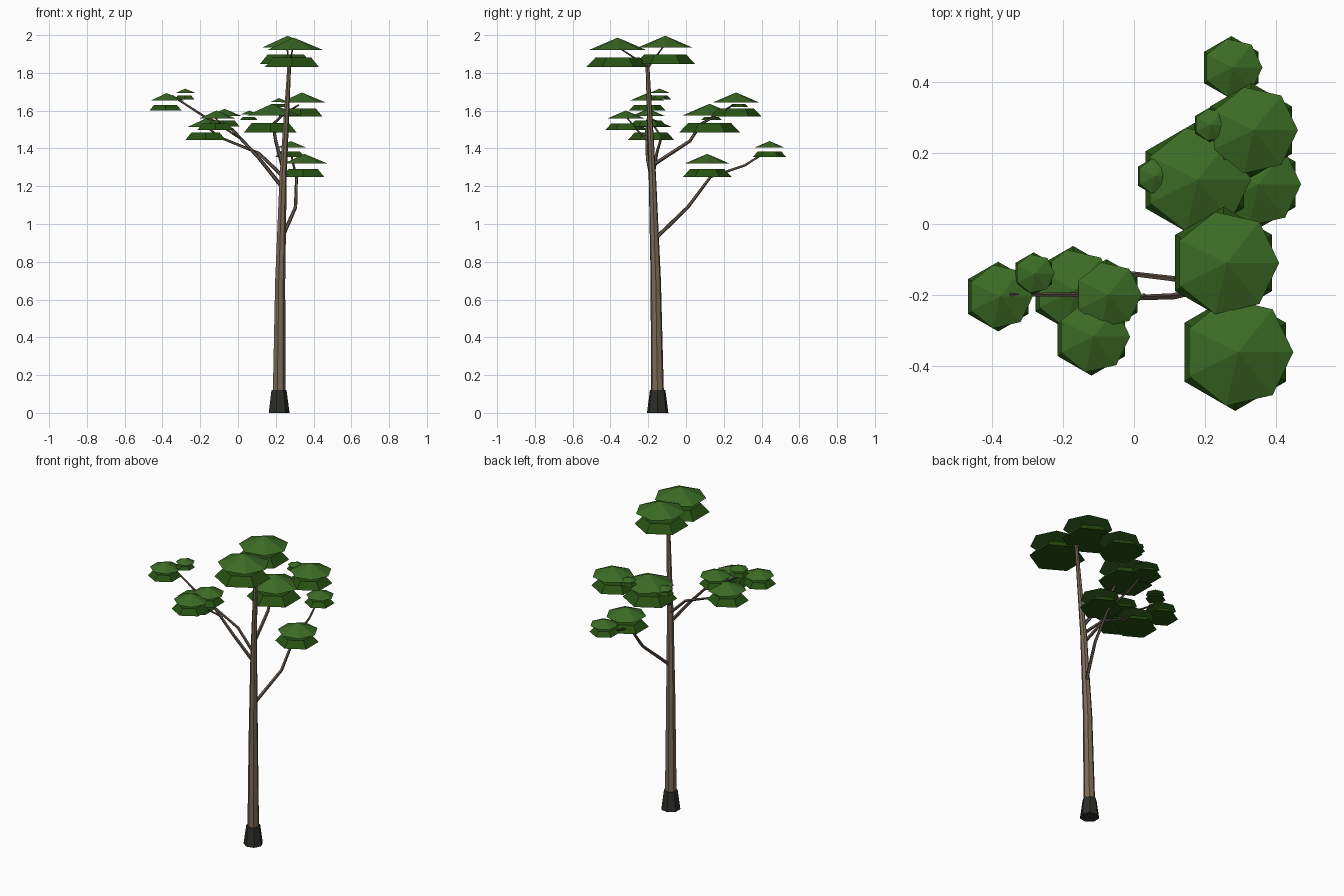
import bpy, bmesh, math
from mathutils import Vector

if "Cube" in bpy.data.objects:
    bpy.data.objects.remove(bpy.data.objects["Cube"])


def material(name, rgb):
    m = bpy.data.materials.new(name)
    m.diffuse_color = (*rgb, 1)
    m.use_nodes = True
    m.node_tree.nodes["Principled BSDF"].inputs["Base Color"].default_value = m.diffuse_color
    return m


BARK = material("bark brown", (0.20, 0.15, 0.095))
TWIG = material("branch brown", (0.125, 0.092, 0.07))
ROOT = material("root charcoal", (0.026, 0.026, 0.021))
LIGHT = material("leaf green", (0.045, 0.15, 0.019))
DARK = material("deep leaf green", (0.020, 0.085, 0.006))


def finish(bm, name, mat):
    bmesh.ops.recalc_face_normals(bm, faces=bm.faces)
    mesh = bpy.data.meshes.new(name)
    bm.to_mesh(mesh)
    bm.free()
    mesh.materials.append(mat)
    ob = bpy.data.objects.new(name, mesh)
    bpy.context.collection.objects.link(ob)
    return ob


def loft(name, rings, sides, mat, turn=0.0):
    """Horizontal polygon rings (x, y, z, radius) joined; radius 0 makes a point."""
    bm = bmesh.new()
    loops = []
    for x, y, z, r in rings:
        if r == 0:
            loops.append([bm.verts.new((x, y, z))])
        else:
            loops.append([bm.verts.new((x + r * math.cos(turn + 2 * math.pi * i / sides),
                                        y + r * math.sin(turn + 2 * math.pi * i / sides), z))
                          for i in range(sides)])
    for a, b in zip(loops, loops[1:]):
        for i in range(sides):
            j = (i + 1) % sides
            bm.faces.new((a[i], a[j], b[0]) if len(b) == 1 else (a[i], a[j], b[j], b[i]))
    for ring in (loops[0], loops[-1]):
        if len(ring) > 2:
            bm.faces.new(ring)
    return finish(bm, name, mat)


def branch(name, points, r0, r1, sides=5):
    """Tapered tube along a path of points."""
    pts = [Vector(p) for p in points]
    bm = bmesh.new()
    loops = []
    for k, p in enumerate(pts):
        d = (pts[min(k + 1, len(pts) - 1)] - pts[max(k - 1, 0)]).normalized()
        u = d.cross(Vector((0.31, -0.9, 0.1))).normalized()
        v = d.cross(u)
        r = r0 + (r1 - r0) * k / (len(pts) - 1)
        loops.append([bm.verts.new(p + r * (u * math.cos(t) + v * math.sin(t)))
                      for t in (2 * math.pi * i / sides for i in range(sides))])
    for a, b in zip(loops, loops[1:]):
        for i in range(sides):
            j = (i + 1) % sides
            bm.faces.new((a[i], a[j], b[j], b[i]))
    bm.faces.new(loops[0])
    bm.faces.new(loops[-1])
    return finish(bm, name, TWIG)


def leaf_pad(name, x, y, z, r):
    """Two-tier pad: six-sided frustum below, seven-sided cone above."""
    lx, rl = x - 0.06 * r, 1.07 * r
    loft(name + "_lower", [(lx, y, z, rl), (lx, y, z + 0.34 * r, rl * 0.7)], 6, DARK, math.pi / 2)
    zu = z + 0.59 * r
    loft(name + "_upper", [(x, y, zu, r), (x, y, zu + 0.42 * r, 0)], 7, LIGHT)


# Trunk and flared root
loft("root_flare", [(0.215, -0.15, 0, 0.058), (0.215, -0.15, 0.12, 0.042)], 7, ROOT)
loft("trunk", [(0.215, -0.15, 0.02, 0.036), (0.222, -0.16, 0.7, 0.028),
               (0.238, -0.178, 1.25, 0.020), (0.272, -0.205, 1.86, 0.010)], 7, BARK)

# Branches
branch("low_branch", [(0.23, -0.165, 0.92), (0.305, 0.01, 1.09), (0.31, 0.13, 1.25),
                      (0.295, 0.31, 1.31), (0.28, 0.42, 1.38)], 0.011, 0.005)
branch("back_branch", [(0.235, -0.18, 1.31), (0.20, 0.02, 1.44), (0.185, 0.08, 1.53),
                       (0.24, 0.17, 1.58), (0.32, 0.25, 1.63)], 0.011, 0.005)
branch("left_branch", [(0.23, -0.175, 1.20), (0.11, -0.205, 1.35), (-0.03, -0.21, 1.50),
                       (-0.18, -0.20, 1.57), (-0.35, -0.20, 1.68)], 0.011, 0.005)
branch("left_inner_branch", [(0.23, -0.175, 1.26), (0.11, -0.155, 1.375),
                             (-0.10, -0.13, 1.46), (-0.17, -0.17, 1.52)], 0.010, 0.005)
branch("left_front_twig", [(0.03, -0.20, 1.44), (-0.06, -0.26, 1.50), (-0.12, -0.31, 1.56)], 0.006, 0.004)
branch("crown_twig", [(0.27, -0.20, 1.83), (0.26, -0.12, 1.94)], 0.006, 0.004)
branch("crown_front_twig", [(0.27, -0.20, 1.83), (0.29, -0.35, 1.93)], 0.006, 0.004)

# Foliage pads: x, y, base height, radius
pads = {
    "crown_front": (0.295, -0.362, 1.83, 0.155),
    "crown_back": (0.262, -0.11, 1.847, 0.148),
    "back_inner": (0.180, 0.125, 1.485, 0.15),
    "back_outer": (0.338, 0.265, 1.57, 0.125),
    "back_tuft_left": (0.06, 0.135, 1.55, 0.05),
    "back_tuft_high": (0.217, 0.28, 1.62, 0.046),
    "low_inner": (0.352, 0.112, 1.25, 0.12),
    "low_outer": (0.28, 0.442, 1.355, 0.083),
    "left_tip": (-0.378, -0.205, 1.60, 0.092),
    "left_tip_tuft": (-0.28, -0.14, 1.66, 0.056),
    "left_low": (-0.165, -0.185, 1.445, 0.115),
    "left_near": (-0.072, -0.20, 1.515, 0.094),
    "left_front": (-0.114, -0.318, 1.497, 0.103),
}
for name, (x, y, z, r) in pads.items():
    leaf_pad(name + "_pad", x, y, z, r)
